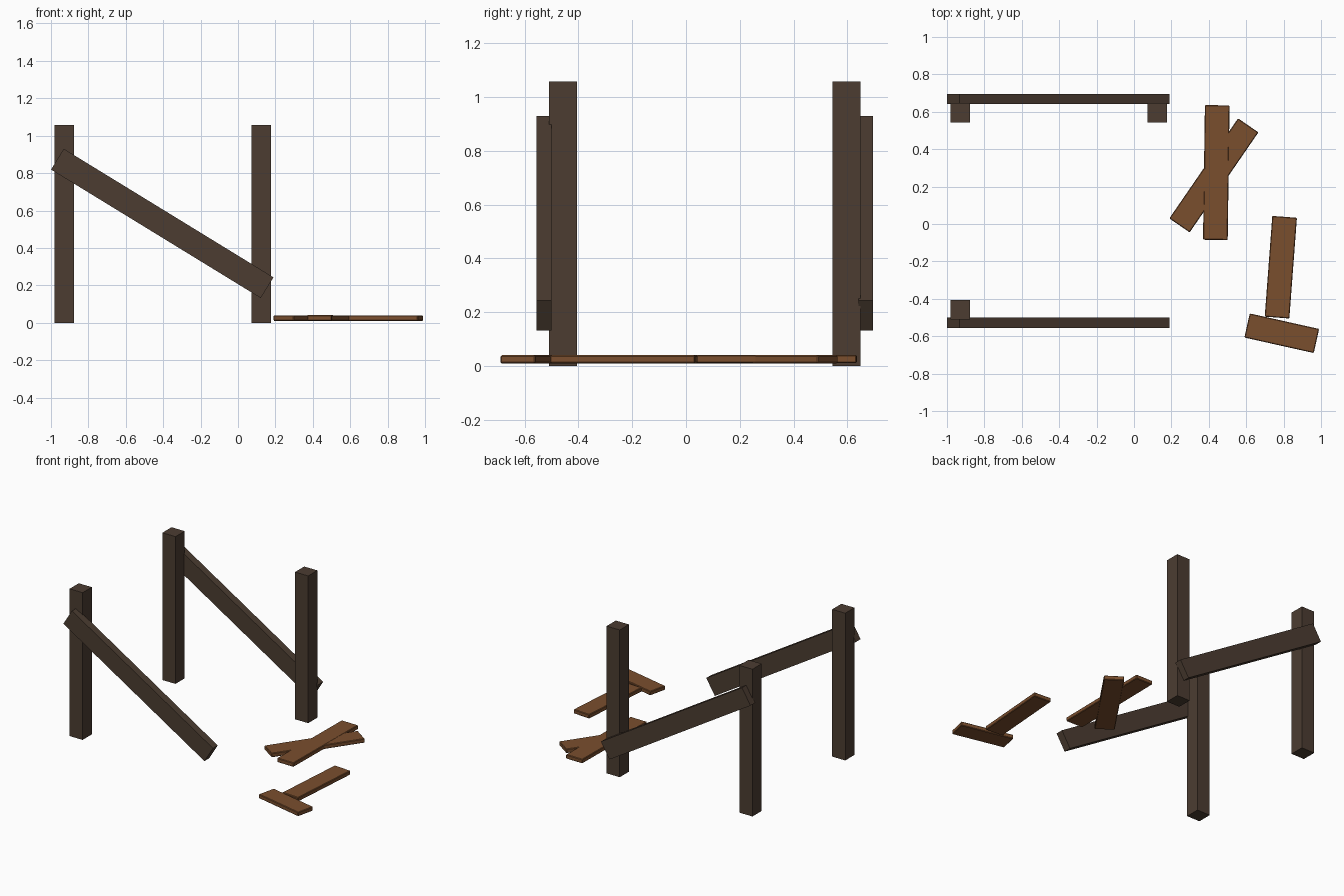
import bpy
from math import radians

cube = bpy.data.objects.get("Cube")
if cube:
    bpy.data.objects.remove(cube, do_unlink=True)


def make_material(name, color):
    mat = bpy.data.materials.new(name)
    mat.use_nodes = True
    mat.diffuse_color = color
    bsdf = next(n for n in mat.node_tree.nodes if n.type == 'BSDF_PRINCIPLED')
    bsdf.inputs["Base Color"].default_value = color
    return mat


dark_wood = make_material("dark wood", (0.072, 0.046, 0.031, 1))
plank_wood = make_material("warm plank wood", (0.195, 0.077, 0.027, 1))


def board(name, center, size, rotation, material, bevel=0):
    """Rectangular timber, with optionally softened edges."""
    bpy.ops.mesh.primitive_cube_add(size=1, location=center, rotation=rotation)
    ob = bpy.context.object
    ob.name = name
    ob.scale = size
    bpy.ops.object.transform_apply(location=False, rotation=False, scale=True)
    ob.data.materials.append(material)
    if bevel:
        mod = ob.modifiers.new("Softened edges", 'BEVEL')
        mod.width = bevel
        mod.segments = 1
    return ob


# Upright posts: two at the back, one at the front
POST, HEIGHT = 0.104, 1.058
for name, x, y in (("back_right_post", -0.93, 0.596),
                   ("back_left_post", 0.125, 0.596),
                   ("front_right_post", -0.93, -0.458)):
    board(name, (x, y, HEIGHT / 2), (POST, POST, HEIGHT), (0, 0, 0), dark_wood)

# Slanted rails on the outer faces of the posts
for name, y in (("back_rail", 0.668), ("front_rail", -0.528)):
    board(name, (-0.405, y, 0.531), (1.315, 0.054, 0.13),
          (0, radians(31.5), 0), dark_wood)

# Loose planks on the ground: x, y, height, length, turn from the y axis
for name, x, y, z, length, turn in (
        ("crossed_plank_straight", 0.44, 0.275, 0.026, 0.72, -0.8),
        ("crossed_plank_slanted", 0.427, 0.26, 0.025, 0.649, -34.5),
        ("long_plank", 0.785, -0.231, 0.025, 0.54, -4.3),
        ("short_plank", 0.79, -0.584, 0.025, 0.38, -102.6)):
    board(name, (x, y, z), (0.132, length, 0.03),
          (0, 0, radians(turn)), plank_wood, bevel=0.004)
